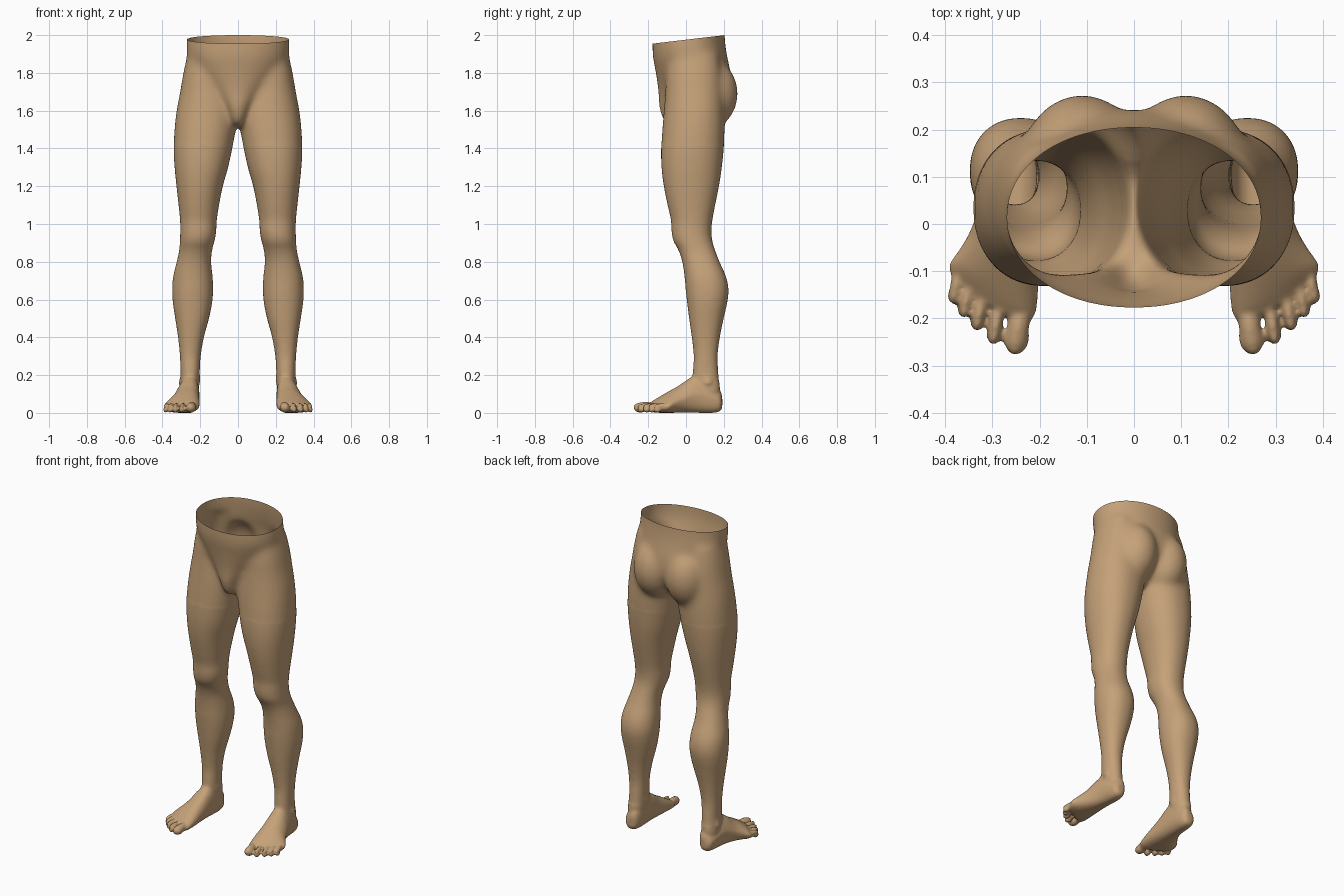
import bpy, bmesh, math
from mathutils import Matrix, Vector

if "Cube" in bpy.data.objects:
    bpy.data.objects.remove(bpy.data.objects["Cube"])

bm = bmesh.new()
SEG = 40


def catmull(rows, steps=5):
    """Smoothly interpolate rows of profile numbers."""
    out = []
    n = len(rows)
    for k in range(n - 1):
        p = [rows[max(k - 1, 0)], rows[k], rows[k + 1], rows[min(k + 2, n - 1)]]
        for s in range(steps):
            t = s / steps
            out.append([b + .5 * t * (c - a + t * (2*a - 5*b + 4*c - d + t * (3*(b - c) + d - a)))
                        for a, b, c, d in zip(*p)])
    out.append(list(rows[-1]))
    return out


def sup(v, e):
    return math.copysign(abs(v) ** e, v)


def loft(rings):
    loops = [[bm.verts.new(p) for p in ring] for ring in rings]
    for a, b in zip(loops, loops[1:]):
        for i in range(SEG):
            j = (i + 1) % SEG
            bm.faces.new((a[i], a[j], b[j], b[i]))
    bm.faces.new(loops[0][::-1])
    bm.faces.new(loops[-1])


def upright(rows, side=1, e=.92):
    """Loft of rows (z, inner x, outer x, front y, back y)."""
    rings = []
    for z, i, o, f, b in catmull(rows):
        rings.append([(side * ((i + o) / 2 + (o - i) / 2 * sup(math.cos(a), e)),
                       (f + b) / 2 + (b - f) / 2 * sup(math.sin(a), e), z)
                      for a in (2 * math.pi * k / SEG for k in range(SEG))])
    loft(rings)


def ball(center, radii, side=1, turn=0):
    m = (Matrix.Translation((side * center[0], center[1], center[2]))
         @ Matrix.Rotation(side * turn, 4, 'Z') @ Matrix.Diagonal((*radii, 1)))
    bmesh.ops.create_uvsphere(bm, u_segments=28, v_segments=18, radius=1, matrix=m)


# Leg profile from ankle to hip
leg = [(.06, .215, .30, .06, .17), (.12, .207, .307, .04, .18), (.2, .203, .304, .035, .173),
       (.3, .197, .308, .04, .168), (.4, .18, .318, .03, .18), (.5, .153, .333, .016, .2),
       (.58, .137, .345, .006, .218), (.65, .131, .349, -.002, .226), (.72, .134, .344, -.008, .213),
       (.8, .142, .325, -.02, .178), (.86, .137, .312, -.04, .155), (.91, .124, .308, -.067, .14),
       (.96, .115, .306, -.077, .135), (1.02, .112, .307, -.08, .14), (1.1, .1, .315, -.098, .155),
       (1.2, .08, .326, -.118, .175), (1.3, .052, .336, -.13, .19), (1.4, .03, .341, -.132, .2),
       (1.5, .011, .337, -.126, .205), (1.6, .0, .326, -.118, .205), (1.7, .02, .307, -.11, .2),
       (1.8, .04, .29, -.105, .19), (1.9, .07, .268, -.09, .17)]

# Foot profile from heel to ball: y, inner x, outer x, bottom, top
foot = [(.192, .24, .275, .03, .09), (.178, .22, .297, .01, .125), (.14, .209, .308, .002, .165),
        (.08, .205, .318, .002, .2), (.03, .204, .33, .003, .19), (-.03, .203, .35, .003, .145),
        (-.08, .202, .372, .002, .115), (-.12, .204, .39, .002, .09), (-.15, .21, .39, .003, .07),
        (-.175, .225, .375, .008, .052)]

# Toes: base x, base y, tip x, tip y, half width
toes = [(.236, -.155, .254, -.277, .027), (.283, -.15, .3, -.256, .0165),
        (.318, -.13, .335, -.228, .016), (.345, -.105, .363, -.2, .015),
        (.367, -.08, .386, -.17, .0145)]

for side in (1, -1):
    upright(leg, side)
    # Foot body, slanted towards the little toe
    rings = []
    for y, i, o, lo, hi in catmull(foot):
        slant = .5 * min(max((.05 - y) / .2, 0), 1)
        ring = []
        for k in range(SEG):
            a = 2 * math.pi * k / SEG
            c, s = sup(math.cos(a), .8), sup(math.sin(a), .8)
            x = (i + o) / 2 + (o - i) / 2 * c * (1 - .28 * max(s, 0)) - .012 * max(s, 0)
            ring.append((side * x, y + slant * (x - .3), (lo + hi) / 2 + (hi - lo) / 2 * s))
        rings.append(ring)
    loft(rings)
    # Toes: a slim shaft with a rounded tip
    for bx, by, tx, ty, w in toes:
        d = Vector((tx - bx, ty - by))
        turn = math.atan2(d.x, -d.y)
        n = d.normalized()
        reach = w * 1.35
        ball((tx - n.x * reach, ty - n.y * reach, .003 + w * .95), (w, reach, w * .95), side, turn)
        ball(((bx + tx) / 2, (by + ty) / 2, .034), (w * .86, d.length * .52, w * .5 + .012),
             side, turn)
    # Ankle bones
    ball((.298, .115, .165), (.016, .025, .028), side)
    ball((.211, .1, .18), (.014, .025, .028), side)
    # Buttock
    ball((.11, .115, 1.69), (.135, .161, .19), side)

# Pelvis, narrowing to the groin
upright([(1.515, -.025, .025, -.09, .1), (1.55, -.052, .052, -.125, .14), (1.62, -.085, .085, -.145, .2),
         (1.7, -.155, .155, -.147, .24), (1.8, -.235, .235, -.16, .237), (1.88, -.268, .268, -.175, .22),
         (1.94, -.273, .273, -.178, .21), (2.0, -.27, .27, -.178, .205), (2.08, -.27, .27, -.178, .205)], e=.96)

# Fuse the parts into one skin
raw = bpy.data.meshes.new("raw_parts")
bm.to_mesh(raw)
bm.free()
tmp = bpy.data.objects.new("raw_parts", raw)
bpy.context.collection.objects.link(tmp)
rm = tmp.modifiers.new("fuse", 'REMESH')
rm.mode = 'VOXEL'
rm.voxel_size = .0065
dg = bpy.context.evaluated_depsgraph_get()
mesh = bpy.data.meshes.new_from_object(tmp.evaluated_get(dg))
bpy.data.objects.remove(tmp)
mesh.name = "legs"

bm = bmesh.new()
bm.from_mesh(mesh)
# Soften: strongly on the hips, less on the legs, lightly on the feet
for lowest, count in ((-1, 3), (.16, 18), (1.42, 45)):
    vs = [v for v in bm.verts if v.co.z > lowest]
    for _ in range(count):
        bmesh.ops.smooth_vert(bm, verts=vs, factor=.5, use_axis_x=True, use_axis_y=True, use_axis_z=True)
# Open waist, cut on a tilt
bmesh.ops.bisect_plane(bm, geom=bm.verts[:] + bm.edges[:] + bm.faces[:], plane_co=(0, .205, 2),
                       plane_no=(0, -.045, .38), clear_outer=True)
# Settle on the ground
low = min(v.co.z for v in bm.verts)
for v in bm.verts:
    v.co.z -= low * max(0, 1 - v.co.z / .2)
bm.to_mesh(mesh)
bm.free()

skin = bpy.data.materials.new("tan_skin")
skin.diffuse_color = (.56, .36, .19, 1)
skin.use_nodes = True
skin.node_tree.nodes["Principled BSDF"].inputs["Base Color"].default_value = skin.diffuse_color
mesh.materials.clear()
mesh.materials.append(skin)
legs = bpy.data.objects.new("legs", mesh)
bpy.context.collection.objects.link(legs)
for p in mesh.polygons:
    p.use_smooth = True
    p.material_index = 0
